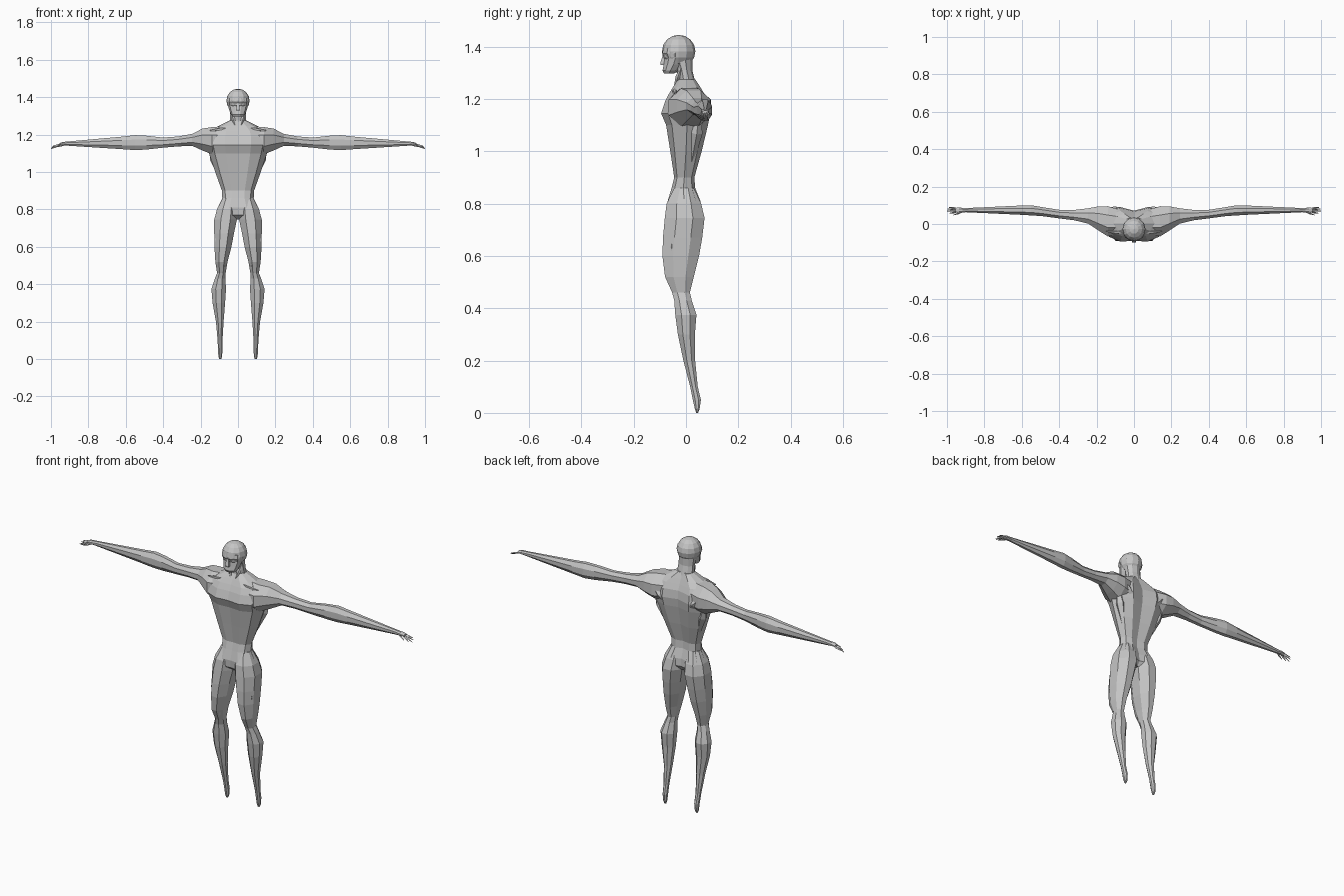
import bpy, bmesh, math
from mathutils import Vector

grey = bpy.data.materials.new("light_grey")
grey.diffuse_color = (0.56, 0.56, 0.56, 1)


def finish(name, bm, mirror=False):
    bmesh.ops.recalc_face_normals(bm, faces=bm.faces)
    mesh = bpy.data.meshes.new(name)
    bm.to_mesh(mesh)
    bm.free()
    mesh.materials.append(grey)
    obj = bpy.data.objects.new(name, mesh)
    bpy.context.collection.objects.link(obj)
    if mirror:
        obj.modifiers.new("Mirror", 'MIRROR').use_mirror_merge = False
    return obj


def loft(name, rings, mirror=False):
    """Skin a list of equal-length point rings and cap both ends."""
    bm = bmesh.new()
    loops = [[bm.verts.new(p) for p in ring] for ring in rings]
    n = len(loops[0])
    for a, b in zip(loops, loops[1:]):
        for i in range(n):
            j = (i + 1) % n
            bm.faces.new((a[i], a[j], b[j], b[i]))
    bm.faces.new(loops[0])
    bm.faces.new(loops[-1])
    return finish(name, bm, mirror)


def oval(n, turn=0.5):
    """Unit polygon that touches its bounding square."""
    pts = [(math.cos(2 * math.pi * (i + turn) / n),
            math.sin(2 * math.pi * (i + turn) / n)) for i in range(n)]
    mu, mv = max(p[0] for p in pts), max(p[1] for p in pts)
    return [(u / mu, v / mv) for u, v in pts]


def flat_ring(z, x0, x1, y0, y1, shape):
    return [((x0 + x1) / 2 + u * (x1 - x0) / 2,
             (y0 + y1) / 2 + v * (y1 - y0) / 2, z) for u, v in shape]


def upright_ring(x, y0, y1, z0, z1, shape):
    return [(x, (y0 + y1) / 2 + u * (y1 - y0) / 2,
             (z0 + z1) / 2 + v * (z1 - z0) / 2) for u, v in shape]


def spindle(name, a, b, r, sides=5, mid=0.5, tip=0.25):
    """Tapered muscle or finger between two points."""
    a, b = Vector(a), Vector(b)
    q = (b - a).to_track_quat('Z', 'Y')
    rings = []
    for t, s in ((0, tip), (mid, 1), (1, tip)):
        rings.append([a.lerp(b, t) + q @ Vector((u * r * s, v * r * s, 0))
                      for u, v in oval(sides, 0)])
    return loft(name, rings, True)


# Torso: chest and back bulge on each side of a centre groove
half = [(0, -0.93), (0.42, -1), (0.8, -0.72), (1, 0), (0.85, 0.72), (0.48, 1)]
body_shape = half + [(0, 0.78)] + [(-u, v) for u, v in half[:0:-1]]
torso = [(1.275, .046, -.03, .035), (1.245, .105, -.05, .055),
         (1.22, .150, -.065, .070), (1.19, .165, -.080, .085),
         (1.145, .166, -.095, .092), (1.10, .155, -.076, .084),
         (1.00, .122, -.060, .060), (0.90, .086, -.045, .032),
         (0.86, .084, -.055, .035), (0.81, .108, -.070, .055),
         (0.77, .110, -.068, .058), (0.745, .05, -.035, .035)]
loft("torso", [flat_ring(z, -w, w, f, b, body_shape) for z, w, f, b in torso])

# Neck
neck = [(1.23, .05, -.04, .045), (1.275, .044, -.032, .033),
        (1.31, .042, -.037, .024), (1.36, .045, -.06, .025)]
loft("neck", [flat_ring(z, -w, w, f, b, oval(10)) for z, w, f, b in neck])

# Skull
bm = bmesh.new()
bmesh.ops.create_uvsphere(bm, u_segments=12, v_segments=8, radius=1)
for v in bm.verts:
    v.co = Vector((v.co.x * .062, v.co.y * .064 - .028, v.co.z * .063 + 1.382))
finish("skull", bm)

# Face with brow, eye hollow and jaw
face = [(1.297, .028, -.084, -.045), (1.308, .038, -.090, -.03),
        (1.332, .047, -.085, -.01), (1.356, .054, -.081, 0),
        (1.374, .058, -.091, .005), (1.395, .056, -.086, 0)]
loft("face", [flat_ring(z, -w, w, f, b, oval(10, 0)) for z, w, f, b in face])

# Nose
nose = [(1.330, .010, -.097, -.07), (1.338, .011, -.098, -.07),
        (1.368, .006, -.088, -.07)]
loft("nose", [flat_ring(z, -w, w, f, b, oval(4)) for z, w, f, b in nose])

# Arms, from deep inside the shoulder to the wrist and palm
arm = [(.07, -.055, .075, 1.09, 1.245), (.14, -.066, .095, 1.095, 1.24),
       (.19, -.035, .094, 1.115, 1.232), (.245, .002, .084, 1.14, 1.204),
       (.32, .020, .075, 1.137, 1.19), (.40, .030, .076, 1.13, 1.184),
       (.49, .042, .090, 1.12, 1.194), (.55, .046, .100, 1.117, 1.197),
       (.62, .050, .098, 1.122, 1.189), (.90, .063, .085, 1.14, 1.164),
       (.935, .058, .088, 1.143, 1.161), (.955, .062, .086, 1.142, 1.155)]
loft("arm", [upright_ring(x, f, b, lo, hi, oval(8)) for x, f, b, lo, hi in arm], True)

# Fingers and thumb
for i, (y0, y1, x1, z1) in enumerate([(.064, .058, .985, 1.128), (.071, .070, 1.0, 1.124),
                                      (.078, .080, .998, 1.132), (.084, .089, .99, 1.138)]):
    spindle(f"finger_{i + 1}", (.945, y0, 1.149), (x1, y1, z1), .0045, 4, .4, .4)
spindle("thumb", (.92, .064, 1.149), (.965, .048, 1.135), .005, 4, .4, .4)

# Legs, from hip through knee and calf to the pointed foot
leg = [(.86, .020, .082, -.045, .030), (.80, .004, .113, -.074, .058),
       (.745, .006, .127, -.081, .071), (.67, .022, .127, -.088, .062),
       (.60, .035, .126, -.090, .050), (.52, .056, .121, -.080, .030),
       (.46, .066, .112, -.053, .015), (.43, .068, .124, -.045, .022),
       (.375, .064, .142, -.041, .040), (.30, .069, .136, -.031, .034),
       (.20, .077, .118, -.010, .035), (.10, .083, .109, .016, .045),
       (.05, .083, .107, .026, .057), (.015, .085, .105, .034, .052),
       (0, .090, .100, .039, .046)]
loft("leg", [flat_ring(z, a, b, f, k, oval(8)) for z, a, b, f, k in leg], True)

# Raised muscles and bones
spindle("collarbone", (.02, -.045, 1.235), (.15, -.04, 1.222), .012)
spindle("neck_cord", (.012, -.045, 1.24), (.04, -.015, 1.33), .010)
spindle("shoulder_blade", (.055, .072, 1.10), (.15, .078, 1.195), .020)
spindle("side_back_muscle", (.15, .05, 1.15), (.075, .015, .93), .026, mid=.35)
spindle("outer_thigh_muscle", (.098, -.045, .78), (.104, -.05, .49), .022)
spindle("inner_thigh_muscle", (.05, -.06, .76), (.074, -.055, .49), .022)
spindle("hamstring", (.07, .04, .74), (.085, .005, .47), .022)
spindle("calf_muscle", (.098, .01, .45), (.096, .027, .16), .020, mid=.3)
